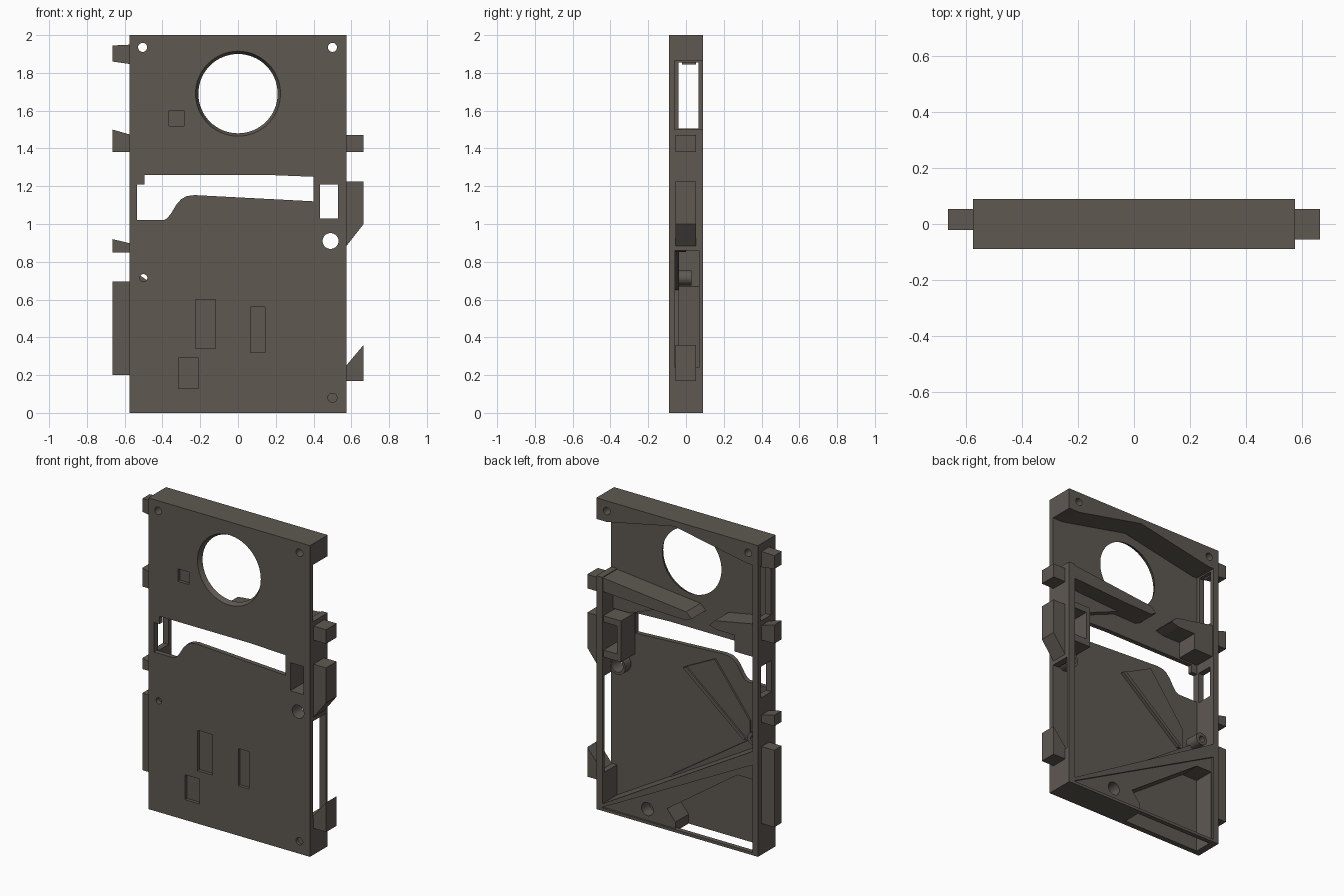
import bpy, bmesh, math

if "Cube" in bpy.data.objects:
    bpy.data.objects.remove(bpy.data.objects["Cube"])

mat = bpy.data.materials.new("dark warm grey")
mat.diffuse_color = (0.112, 0.098, 0.083, 1)
mat.use_nodes = True
mat.node_tree.nodes["Principled BSDF"].inputs["Base Color"].default_value = mat.diffuse_color


def finish(name, bm):
    bmesh.ops.recalc_face_normals(bm, faces=bm.faces)
    me = bpy.data.meshes.new(name)
    bm.to_mesh(me)
    bm.free()
    me.materials.append(mat)
    ob = bpy.data.objects.new(name, me)
    bpy.context.collection.objects.link(ob)
    return ob


def loft(name, front, back, y0, y1):
    """Solid between two matching x-z outlines at depths y0 and y1."""
    bm = bmesh.new()
    a = [bm.verts.new((x, y0, z)) for x, z in front]
    b = [bm.verts.new((x, y1, z)) for x, z in back]
    bm.faces.new(a)
    bm.faces.new(b)
    n = len(a)
    for i in range(n):
        bm.faces.new((a[i], a[(i + 1) % n], b[(i + 1) % n], b[i]))
    return finish(name, bm)


def prism(name, pts, y0, y1):
    return loft(name, pts, pts, y0, y1)


def box(name, x0, x1, z0, z1, y0, y1):
    return prism(name, [(x0, z0), (x1, z0), (x1, z1), (x0, z1)], y0, y1)


def ring(x, z, r, n):
    return [(x + r * math.cos(2 * math.pi * i / n), z + r * math.sin(2 * math.pi * i / n)) for i in range(n)]


def disc(name, x, z, r, y0, y1, r1=None, n=32):
    return loft(name, ring(x, z, r, n), ring(x, z, r1 or r, n), y0, y1)


def cut(ob, *cutters):
    for c in cutters:
        m = ob.modifiers.new("cut", 'BOOLEAN')
        m.operation, m.object, m.solver = 'DIFFERENCE', c, 'EXACT'
        bpy.context.view_layer.objects.active = ob
        bpy.ops.object.modifier_apply(modifier=m.name)
        bpy.data.objects.remove(c)


F, P, B = -0.09, -0.06, 0.09   # front face, inside of plate, back rim
W = 0.575                      # half width

# Front plate with window, slot, screw holes and shallow recesses
plate = box("front_plate", -W, W, 0, 2, F, P)
cut(plate,
    disc("c", 0, 1.69, 0.23, F - 0.01, P + 0.01, 0.205, 64),
    prism("c", [(-.535, 1.02), (-.395, 1.02), (-.375, 1.03), (-.355, 1.055), (-.325, 1.105),
                (-.30, 1.132), (-.27, 1.148), (-.23, 1.153), (.4, 1.12), (.4, 1.25),
                (.15, 1.26), (-.495, 1.26), (-.495, 1.21), (-.535, 1.21)], F - .02, P + .02),
    box("c", .435, .53, 1.03, 1.21, F - .02, P + .02),
    disc("c", .49, .91, .042, F - .02, P + .02),
    disc("c", -.5, .715, .02, F - .02, P + .02),
    disc("c", -.505, 1.935, .024, F - .02, P + .02),
    disc("c", .5, 1.935, .024, F - .02, P + .02),
    disc("c", .5, .08, .024, F - .02, F + .02))
for x0, x1, z0, z1 in [(-.365, -.285, 1.52, 1.6), (-.225, -.12, .34, .6),
                       (.065, .143, .32, .56), (-.315, -.21, .13, .29)]:
    cut(plate, box("c", x0, x1, z0, z1, F - .02, F + .02))

# Top block with a roof-shaped underside
top = prism("top_block", [(-W, 2), (W, 2), (W, 1.865), (.5, 1.865), (.02, 1.965), (-.5, 1.865), (-W, 1.865)], P, B)
cut(top, *[disc("c", x, 1.935, .024, P - .02, B + .02) for x in (-.505, .5)])

# Side walls with through windows
left = box("left_wall", -W, -.537, 0, 1.87, P, B)
cut(left, box("c", -.7, -.5, 1.505, 1.855, -.04, .065),
    box("c", -.7, -.5, 1.01, 1.21, -.045, .06))
right = box("right_wall", .532, W, 0, 1.5, P, B)
cut(right, box("c", .5, .7, .24, .86, -.058, .07))

# Inner ledges either side of the middle
prism("right_ledge", [(W, 1.5), (-.06, 1.435), (-.1, 1.40), (-.06, 1.38), (.15, 1.385), (W, 1.41)], P, .085)
prism("left_ledge", [(-W, 1.49), (-.26, 1.43), (-.22, 1.39), (-.28, 1.375), (-.4, 1.375), (-.4, 1.27), (-W, 1.27)], P, .08)
prism("right_gusset", [(W, 1.41), (.1, 1.385), (.41, 1.26), (W, 1.26)], P, -.02)

# Square duct behind the small opening
duct = box("square_duct", .405, W, .985, 1.25, P, .08)
cut(duct, box("c", .435, .53, 1.03, 1.21, P - .02, .12))

# Hollow screw bosses
for name, x, z, ro, ri, y in [("large_boss", .49, .91, .058, .042, .0), ("small_boss", -.495, .715, .04, .02, .03)]:
    boss = disc(name, x, z, ro, P, y)
    cut(boss, disc("c", x if ri > .03 else -.5, z, ri, P - .02, y + .02))

# Sloping floor with the open pocket below it
base = prism("lower_block", [(W, 0), (W, .015), (-W, .66), (-W, 0)], P, .078)
cut(base, prism("c", [(.08, .13), (-.42, .48), (-.53, .48), (-.53, -.05), (.02, -.05), (.02, .06)], -.055, .2),
    disc("c", .22, .09, .042, 0, .2))
prism("sloping_floor", [(W, 0), (W, .02), (-W, .69), (-W, .6)], P, B)
prism("floor_step", [(.2, .2), (.13, .29), (-.537, .74), (-.537, .6)], P, -.04)
box("bottom_rim", -W, W, 0, .018, .06, B)

# Tilted guide plate on the inside
prism("guide_plate", [(.05, 1.0), (-.17, 1.11), (-.42, .78), (-.42, .65), (-.38, .65)], P, -.048)
prism("guide_rib", [(.05, 1.0), (.025, 1.01), (-.395, .665), (-.38, .65)], P, -.038)

# Mounting tabs on both sides
E, I = .665, .56
tabs = {
    "left_tab_top": [(-E, 1.86), (-I, 1.845), (-I, 1.95), (-E, 1.945)],
    "left_tab_upper": [(-E, 1.38), (-I, 1.38), (-I, 1.47), (-E, 1.5)],
    "left_tab_middle": [(-E, .85), (-I, .85), (-I, .895), (-E, .92)],
    "left_tab_long": [(-E, .2), (-I, .2), (-I, .695), (-E, .695)],
    "right_tab_top": [(I, 1.38), (E, 1.38), (E, 1.47), (I, 1.47)],
    "right_tab_middle": [(I, .865), (E, 1.0), (E, 1.225), (I, 1.225)],
    "right_tab_bottom": [(I, .17), (E, .17), (E, .36), (I, .235)],
}
for name, pts in tabs.items():
    prism(name, pts, -.022 if name.startswith("left") else -.055, .053)
